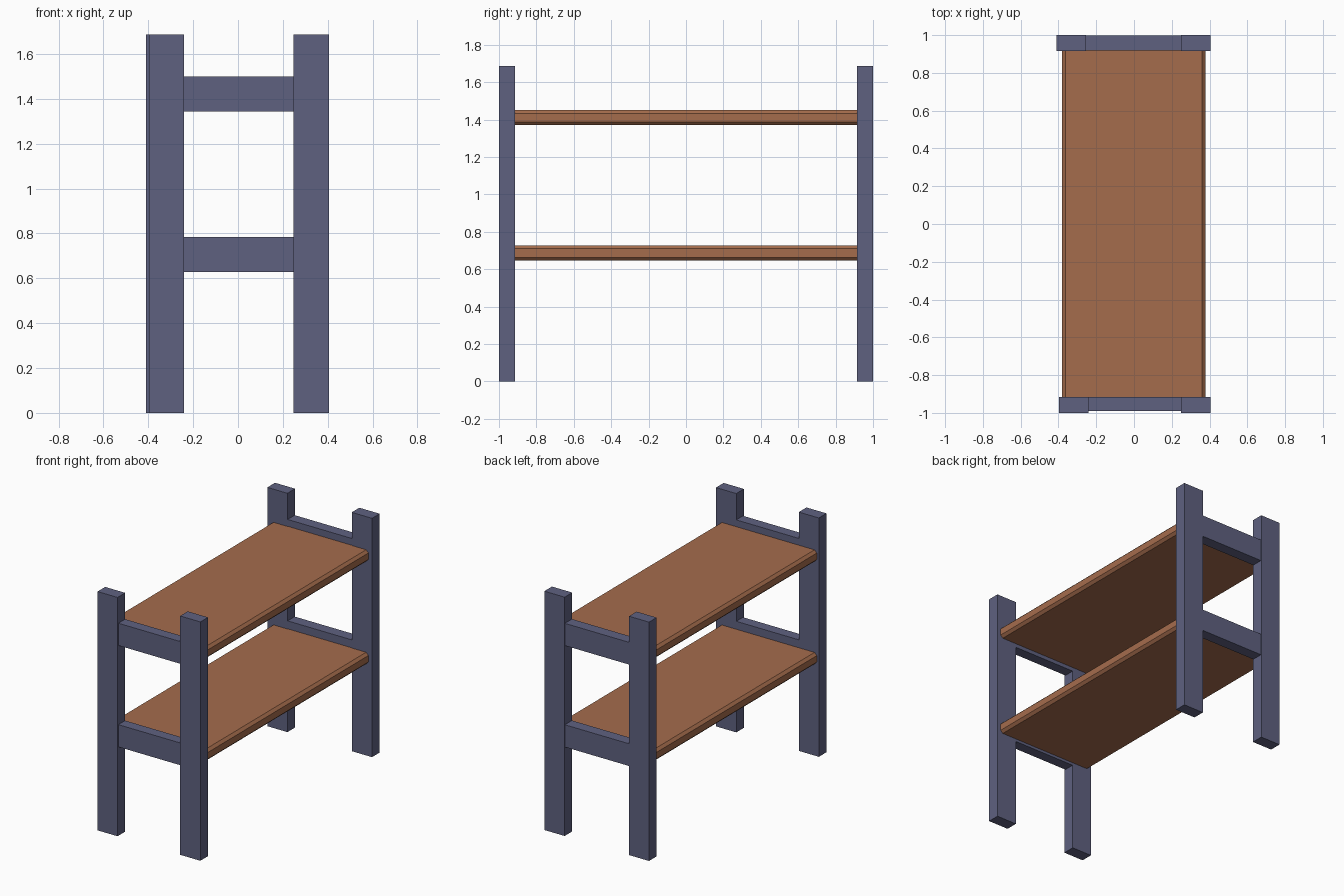
import bpy, bmesh

if "Cube" in bpy.data.objects:
    bpy.data.objects.remove(bpy.data.objects["Cube"])

def material(name, rgb):
    m = bpy.data.materials.new(name)
    m.diffuse_color = (*rgb, 1)
    m.use_nodes = True
    m.node_tree.nodes["Principled BSDF"].inputs["Base Color"].default_value = m.diffuse_color
    return m

slate = material("slate_blue_paint", (0.114, 0.120, 0.216))
wood = material("brown_wood", (0.376, 0.150, 0.073))

def box(name, x, y, z, mat, bevel=0):
    """Box from (min, max) ranges; bevel chamfers the edges running along y."""
    bm = bmesh.new()
    bmesh.ops.create_cube(bm, size=1)
    for v in bm.verts:
        for i, (lo, hi) in enumerate((x, y, z)):
            v.co[i] = lo if v.co[i] < 0 else hi
    if bevel:
        long_edges = [e for e in bm.edges
                      if abs(e.verts[0].co.y - e.verts[1].co.y) > 0.1]
        bmesh.ops.bevel(bm, geom=long_edges, offset=bevel, segments=1,
                        profile=0.5, affect='EDGES')
    bmesh.ops.recalc_face_normals(bm, faces=bm.faces[:])
    me = bpy.data.meshes.new(name)
    bm.to_mesh(me)
    bm.free()
    me.materials.append(mat)
    ob = bpy.data.objects.new(name, me)
    bpy.context.collection.objects.link(ob)
    return ob

# End frames: two posts joined by two rails
ends = {
    "front": dict(post_y=(-1.0, -0.915), rail_y=(-0.99, -0.915), left=(-0.397, -0.241)),
    "back": dict(post_y=(0.915, 1.0), rail_y=(0.918, 0.997), left=(-0.411, -0.255)),
}
right = (0.248, 0.406)
rails = {"lower": (0.627, 0.784), "upper": (1.343, 1.50)}
for end, d in ends.items():
    box(f"{end}_left_post", d["left"], d["post_y"], (0, 1.686), slate)
    box(f"{end}_right_post", right, d["post_y"], (0, 1.686), slate)
    for level, z in rails.items():
        box(f"{end}_{level}_rail", (d["left"][1], right[0]), d["rail_y"], z, slate)

# Shelves with chamfered long edges
for level, z in {"lower": (0.646, 0.728), "upper": (1.37, 1.452)}.items():
    box(f"{level}_shelf", (-0.381, 0.378), (-0.915, 0.918), z, wood, bevel=0.018)
